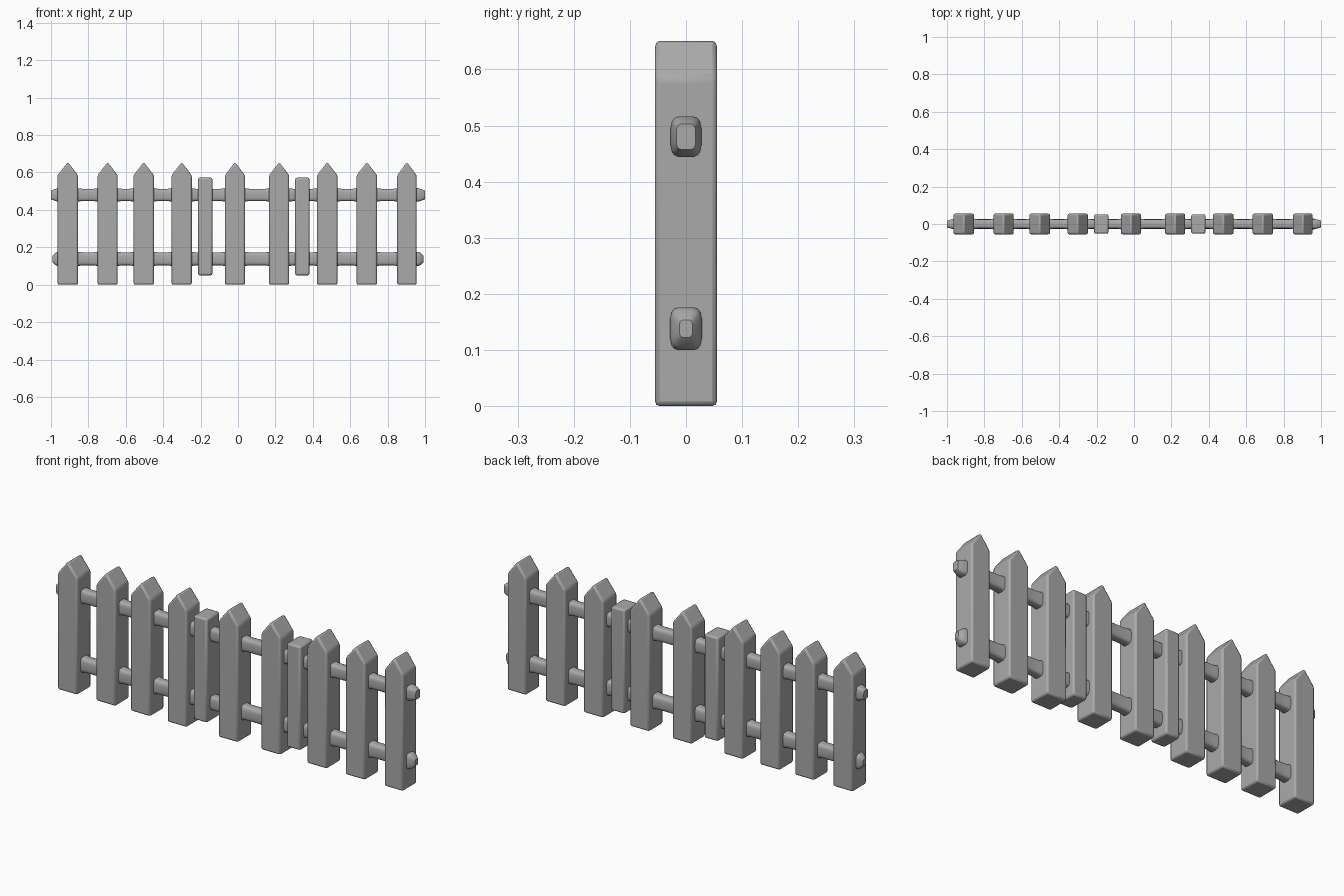
import bpy, bmesh, math

if "Cube" in bpy.data.objects:
    bpy.data.objects.remove(bpy.data.objects["Cube"])

mat = bpy.data.materials.new("plain grey")
mat.diffuse_color = (0.4, 0.4, 0.4, 1)
mat.use_nodes = True
mat.node_tree.nodes["Principled BSDF"].inputs["Base Color"].default_value = mat.diffuse_color


def make_object(name, bm):
    bmesh.ops.recalc_face_normals(bm, faces=bm.faces[:])
    me = bpy.data.meshes.new(name)
    bm.to_mesh(me)
    bm.free()
    me.materials.append(mat)
    ob = bpy.data.objects.new(name, me)
    bpy.context.collection.objects.link(ob)
    bpy.ops.object.select_all(action='DESELECT')
    ob.select_set(True)
    bpy.context.view_layer.objects.active = ob
    bpy.ops.object.shade_smooth_by_angle(angle=math.radians(35))
    return ob


def loft(name, rings):
    """Skin a list of equal-length closed rings and cap both ends."""
    bm = bmesh.new()
    vs = [[bm.verts.new(p) for p in r] for r in rings]
    n = len(vs[0])
    for a, b in zip(vs, vs[1:]):
        for i in range(n):
            bm.faces.new((a[i], a[(i + 1) % n], b[(i + 1) % n], b[i]))
    bm.faces.new(vs[0])
    bm.faces.new(vs[-1])
    return make_object(name, bm)


def board(name, x, width, depth, outline, bevel):
    """Front outline (dx, z) extruded through the depth, edges softened."""
    ob = loft(name, [[(x + dx * width / 2, y, z) for dx, z in outline]
                     for y in (-depth / 2, depth / 2)])
    mod = ob.modifiers.new("soft_edges", 'BEVEL')
    mod.width = bevel
    mod.segments = 2
    mod.limit_method = 'ANGLE'
    mod.angle_limit = math.radians(30)
    return ob


# Pointed pickets
pointed = [(-1, 0), (1, 0), (1, 0.585), (0, 0.655), (-1, 0.585)]
pickets = [(-0.91, .11), (-0.697, .108), (-0.504, .11), (-0.301, .108),
           (-0.016, .108), (0.22, .108), (0.477, .11), (0.689, .11), (0.903, .104)]
for i, (x, w) in enumerate(pickets):
    board(f"picket_{i + 1}", x, w, 0.111, pointed, 0.009)

# Short flat-topped slats
flat = [(-1, 0.05), (1, 0.05), (1, 0.572), (-1, 0.572)]
for i, x in enumerate((-0.175, 0.344)):
    board(f"short_slat_{i + 1}", x, 0.076, 0.104, flat, 0.009)


def section(x, z, half_z, half_y):
    """Rounded-rectangle cross-section of a rail."""
    pts = []
    for k in range(16):
        a = 2 * math.pi * (k + 0.5) / 16
        c, s = math.cos(a), math.sin(a)
        pts.append((x, math.copysign(abs(c) ** 0.5, c) * half_y,
                    z + math.copysign(abs(s) ** 0.5, s) * half_z))
    return pts


def rail(name, z, half_z, half_y, end, tip):
    # slightly flared beside each picket, narrowing to blunt tips
    steps = [(-end, tip), (-end + 0.015, 0.9), (-0.965, 1.1), (-0.93, 1.1)]
    for x, w in pickets:
        e = w / 2
        if x > -0.9:
            steps += [(x - e - 0.022, 1.0), (x - e, 1.1)]
        if x < 0.9:
            steps += [(x + e, 1.1), (x + e + 0.022, 1.0)]
    steps += [(0.93, 1.1), (0.965, 1.1), (end - 0.015, 0.9), (end, tip)]
    loft(name, [section(x, z, half_z * f, half_y * f) for x, f in steps])


# Horizontal rails
rail("upper_rail", 0.48, 0.033, 0.025, 1.0, 0.7)
rail("lower_rail", 0.138, 0.035, 0.026, 0.993, 0.45)
